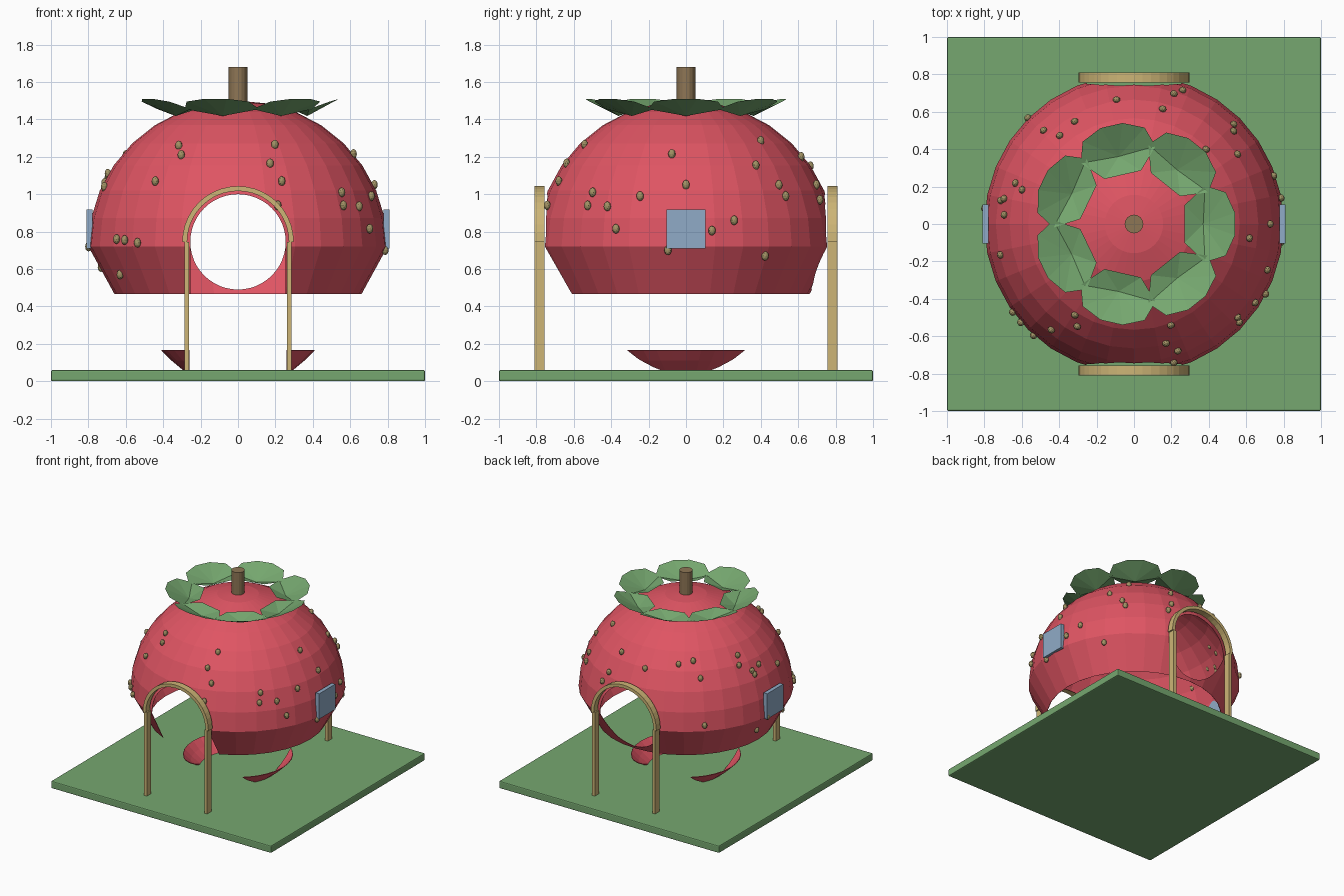
import bpy
import bmesh
from math import cos, sin, pi, sqrt, radians
from mathutils import Matrix, Vector

default = bpy.data.objects.get("Cube")
if default:
    bpy.data.objects.remove(default, do_unlink=True)


def material(name, color):
    mat = bpy.data.materials.new(name)
    mat.use_nodes = True
    mat.diffuse_color = (*color, 1)
    mat.node_tree.nodes["Principled BSDF"].inputs["Base Color"].default_value = (*color, 1)
    return mat


RED = material("berry red", (0.74, 0.09, 0.125))
GREEN = material("leaf green", (0.18, 0.39, 0.16))
TAN = material("tan wood", (0.61, 0.46, 0.18))
BROWN = material("stem brown", (0.27, 0.18, 0.09))
BLUE = material("window blue", (0.28, 0.41, 0.57))
SEED = material("seed olive", (0.36, 0.29, 0.13))


def make(name, bm, mat):
    bmesh.ops.recalc_face_normals(bm, faces=bm.faces)
    mesh = bpy.data.meshes.new(name)
    bm.to_mesh(mesh)
    bm.free()
    obj = bpy.data.objects.new(name, mesh)
    bpy.context.collection.objects.link(obj)
    if mat:
        mesh.materials.append(mat)
    return obj


def add_box(bm, low, high):
    low, high = Vector(low), Vector(high)
    matrix = Matrix.Translation((low + high) / 2) @ Matrix.Diagonal((*(high - low), 1))
    return bmesh.ops.create_cube(bm, size=1, matrix=matrix)


def box(name, low, high, mat):
    bm = bmesh.new()
    add_box(bm, low, high)
    return make(name, bm, mat)


def lathe(name, profile, mat, steps=32):
    bm = bmesh.new()
    verts = [bm.verts.new((r, 0, z)) for r, z in profile]
    edges = [bm.edges.new(pair) for pair in zip(verts, verts[1:])]
    bmesh.ops.spin(bm, geom=verts + edges, axis=(0, 0, 1), cent=(0, 0, 0),
                   angle=2 * pi, steps=steps, use_merge=True)
    bmesh.ops.remove_doubles(bm, verts=bm.verts, dist=0.0005)
    return make(name, bm, mat)


def cut(obj, cutters):
    """Give the skin a little thickness, subtract the cutters and bake the result."""
    skin = obj.modifiers.new("skin", 'SOLIDIFY')
    skin.thickness = 0.004
    for cutter in cutters:
        cutter.hide_render = True
        mod = obj.modifiers.new("opening", 'BOOLEAN')
        mod.operation = 'DIFFERENCE'
        mod.solver = 'EXACT'
        mod.object = cutter
    bpy.context.view_layer.update()
    baked = bpy.data.meshes.new_from_object(obj.evaluated_get(bpy.context.evaluated_depsgraph_get()))
    obj.modifiers.clear()
    obj.data = baked
    for cutter in cutters:
        bpy.data.objects.remove(cutter, do_unlink=True)


# Ground slab
slab = box("ground_slab", (-1, -1, 0), (1, 1, 0.06), GREEN)
bevel = slab.modifiers.new("soft edge", 'BEVEL')
bevel.width = 0.008
bevel.segments = 2

# Berry shell: rounded dome with a tapered lower band
MID, RADIUS, RISE = 0.72, 0.8, 0.78


def shell_radius(z):
    if z < MID:
        return RADIUS - 0.55 * (MID - z)
    return RADIUS * sqrt(max(0, 1 - ((z - MID) / RISE) ** 2))


dome = [(RADIUS * cos(i * pi / 16), MID + RISE * sin(i * pi / 16)) for i in range(9)]
shell = lathe("berry_shell", [(0.66, 0.465)] + dome, RED)

# Round doorway through both walls, open to the bottom at the front
DOOR_Z = 0.745
bm = bmesh.new()
bmesh.ops.create_cone(bm, cap_ends=True, segments=48, radius1=0.255, radius2=0.255, depth=2.4,
                      matrix=Matrix.Translation((0, 0, DOOR_Z)) @ Matrix.Rotation(pi / 2, 4, 'X'))
round_cutter = make("round_cutter", bm, None)
front_cutter = box("front_cutter", (-0.255, -1.2, 0.3), (0.255, 0, DOOR_Z), None)
cut(shell, [round_cutter, front_cutter])

# Lower bowl remnants on either side of the passage
bowl = lathe("lower_bowl", [(0.26, 0.035), (0.295, 0.06), (0.355, 0.11), (0.41, 0.165)], RED)
cut(bowl, [box("passage_cutter", (-0.26, -1, -0.2), (0.26, 1, 0.4), None)])

# Door frames, front and back
for label, side in (("front", -1), ("back", 1)):
    near, far = sorted((side * 0.757, side * 0.81))
    for hand, x in (("right", -0.274), ("left", 0.274)):
        box(f"{label}_{hand}_post", (x - 0.013, near, 0.06), (x + 0.013, far, DOOR_Z), TAN)
    bm = bmesh.new()
    corners = [(0.272, near), (0.298, near), (0.298, far), (0.272, far)]
    start = bm.faces.new([bm.verts.new((x, y, DOOR_Z)) for x, y in corners])
    bmesh.ops.spin(bm, geom=[start], axis=(0, -1, 0), cent=(0, 0, DOOR_Z), angle=pi, steps=20)
    make(f"{label}_arch", bm, TAN)

# Side windows
for hand, x in (("right", -0.795), ("left", 0.795)):
    box(f"{hand}_window", (x - 0.016, -0.105, 0.71), (x + 0.016, 0.105, 0.918), BLUE)

# Stem
bm = bmesh.new()
bmesh.ops.create_cone(bm, cap_ends=True, segments=16, radius1=0.05, radius2=0.05, depth=0.24,
                      matrix=Matrix.Translation((0, 0, 1.56)))
make("stem", bm, BROWN)

# Crown of seven cupped leaves: half outline as (outward, sideways, height)
HALF = [(0.54, 0.06, 1.51), (0.49, 0.17, 1.495), (0.38, 0.205, 1.455), (0.27, 0.10, 1.462)]
for i in range(7):
    bm = bmesh.new()
    rim = HALF + [(x, -y, z) for x, y, z in reversed(HALF)]
    rim = [bm.verts.new(p) for p in rim]
    middle = bm.verts.new((0.37, 0, 1.418))
    for a, b in zip(rim, rim[1:] + rim[:1]):
        bm.faces.new((a, b, middle))
    bmesh.ops.rotate(bm, verts=bm.verts, cent=(0, 0, 0), matrix=Matrix.Rotation(i * 2 * pi / 7, 3, 'Z'))
    make(f"leaf_{i + 1}", bm, GREEN)

# Seeds scattered over the skin: (bearing in degrees, height)
SEEDS = [(237, 1.26), (241, 1.21), (232, 1.07), (216, .76), (221, .755), (228, .74), (209, .57),
         (290, 1.265), (285, 1.165), (289, 1.07), (318, 1.01), (317, .94), (327, .935), (332, .815),
         (286, .94), (341, .99), (353, 1.215), (0, 1.05), (353, .7), (10, .805), (19, .86),
         (33, .67), (46, 1.285), (34, 1.155), (43, 1.05), (45, .99), (76, 1.2), (73, 1.05),
         (70, .97), (98, 1.15), (120, 1.2), (130, 1.22), (134, 1.11), (135, .77), (163, 1.21),
         (161, 1.15), (170, 1.06), (169, 1.09), (176, 1.11), (193, 1.04), (174, .72), (170, .61)]
bm = bmesh.new()
for bearing, z in SEEDS:
    a, r = radians(bearing), shell_radius(z) + 0.004
    place = Matrix.Translation((r * cos(a), r * sin(a), z)) @ Matrix.Rotation(a, 4, 'Z')
    bmesh.ops.create_icosphere(bm, subdivisions=2, radius=0.02,
                               matrix=place @ Matrix.Diagonal((0.9, 1, 1.3, 1)))
make("seeds", bm, SEED)
